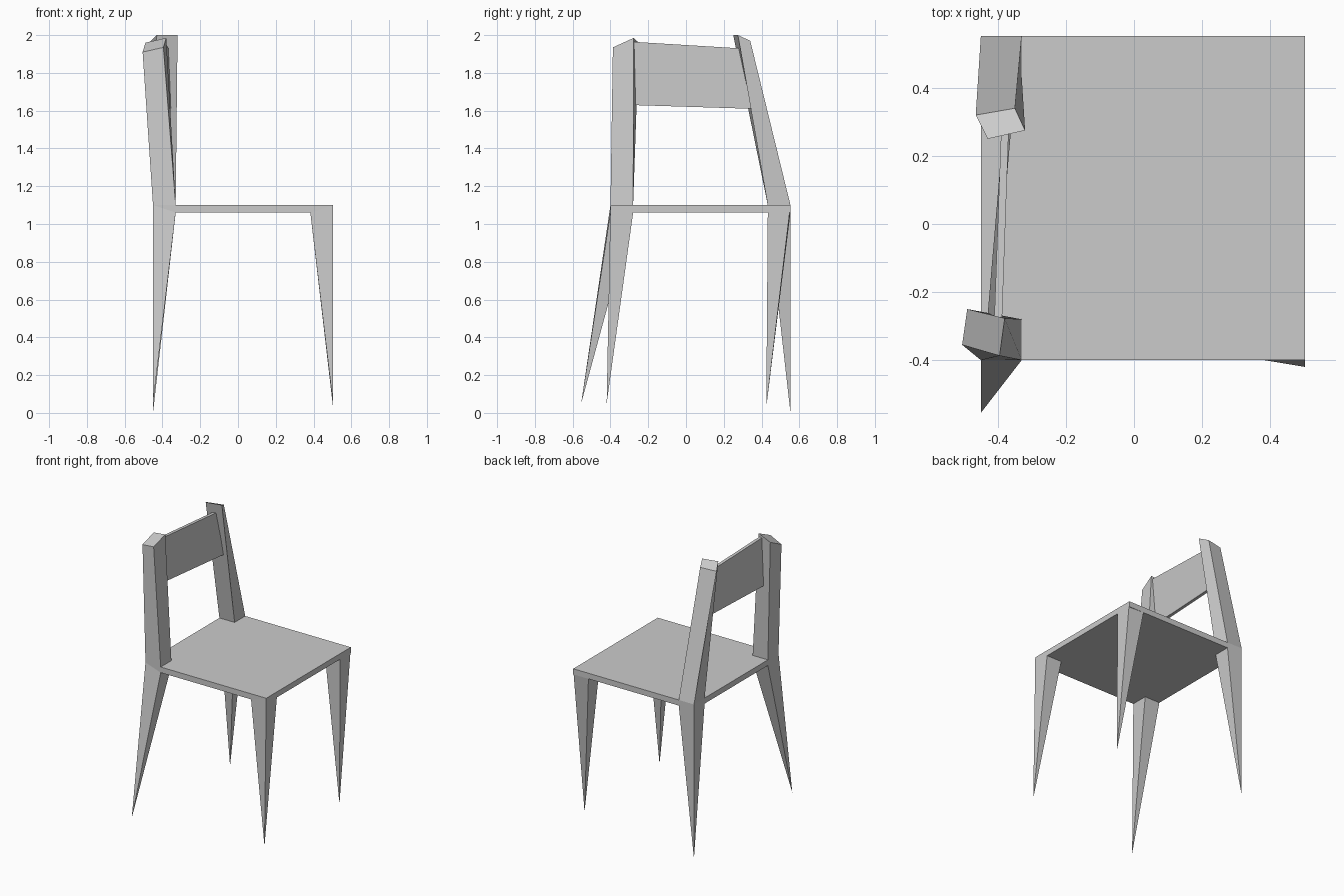
import bpy, bmesh

if "Cube" in bpy.data.objects:
    bpy.data.objects.remove(bpy.data.objects["Cube"])


def prism(name, bottom, top):
    """Six-sided solid between two four-cornered loops; a single top point gives a pyramid."""
    bm = bmesh.new()
    lo = [bm.verts.new(p) for p in bottom]
    hi = [bm.verts.new(p) for p in top]
    bm.faces.new(lo)
    for i in range(4):
        j = (i + 1) % 4
        if len(hi) == 1:
            bm.faces.new((lo[i], lo[j], hi[0]))
        else:
            bm.faces.new((lo[i], lo[j], hi[j], hi[i]))
    if len(hi) == 4:
        bm.faces.new(hi)
    bmesh.ops.recalc_face_normals(bm, faces=bm.faces)
    mesh = bpy.data.meshes.new(name)
    bm.to_mesh(mesh)
    bm.free()
    obj = bpy.data.objects.new(name, mesh)
    bpy.context.collection.objects.link(obj)
    return obj


def rect(x0, x1, y0, y1, z):
    return [(x0, y0, z), (x1, y0, z), (x1, y1, z), (x0, y1, z)]


X0, X1, Y0, Y1 = -0.45, 0.503, -0.4, 0.553
Z0, Z1, W = 1.06, 1.10, 0.12

# Seat slab
prism("seat", rect(X0, X1, Y0, Y1, Z0), rect(X0, X1, Y0, Y1, Z1))

# Legs: one under each corner, tapering to a splayed point
for name, x, y, tip in (
    ("front_left_leg", X0, Y0, (-0.45, -0.555, 0.05)),
    ("front_right_leg", X1, Y0, (0.503, -0.42, 0.05)),
    ("back_left_leg", X0, Y1, (-0.45, 0.553, 0.0)),
    ("back_right_leg", X1, Y1, (0.503, 0.425, 0.03)),
):
    xi = x + W if x < 0 else x - W
    yi = y + W if y < 0 else y - W
    base = [(x, y, Z1), (xi, y, Z0), (xi, yi, Z0), (x, yi, Z0)]
    prism(name, base, [tip])

# Backrest posts, leaning and twisted at the top
prism("front_back_post", rect(X0, X0 + W, Y0, Y0 + W, Z1),
      [(-0.505, -0.355, 1.91), (-0.395, -0.387, 1.935),
       (-0.38, -0.277, 1.985), (-0.49, -0.25, 1.96)])
prism("rear_back_post", rect(X0, X0 + W, Y1 - W, Y1, Z1),
      [(-0.43, 0.25, 2.0), (-0.32, 0.275, 2.0),
       (-0.35, 0.34, 1.97), (-0.465, 0.32, 1.965)])

# Twisted slat between the posts
prism("back_slat",
      [(-0.432, -0.29, 1.63), (-0.41, -0.29, 1.63),
       (-0.355, 0.35, 1.61), (-0.378, 0.35, 1.61)],
      [(-0.411, -0.29, 1.965), (-0.388, -0.29, 1.965),
       (-0.368, 0.285, 1.93), (-0.39, 0.285, 1.93)])
